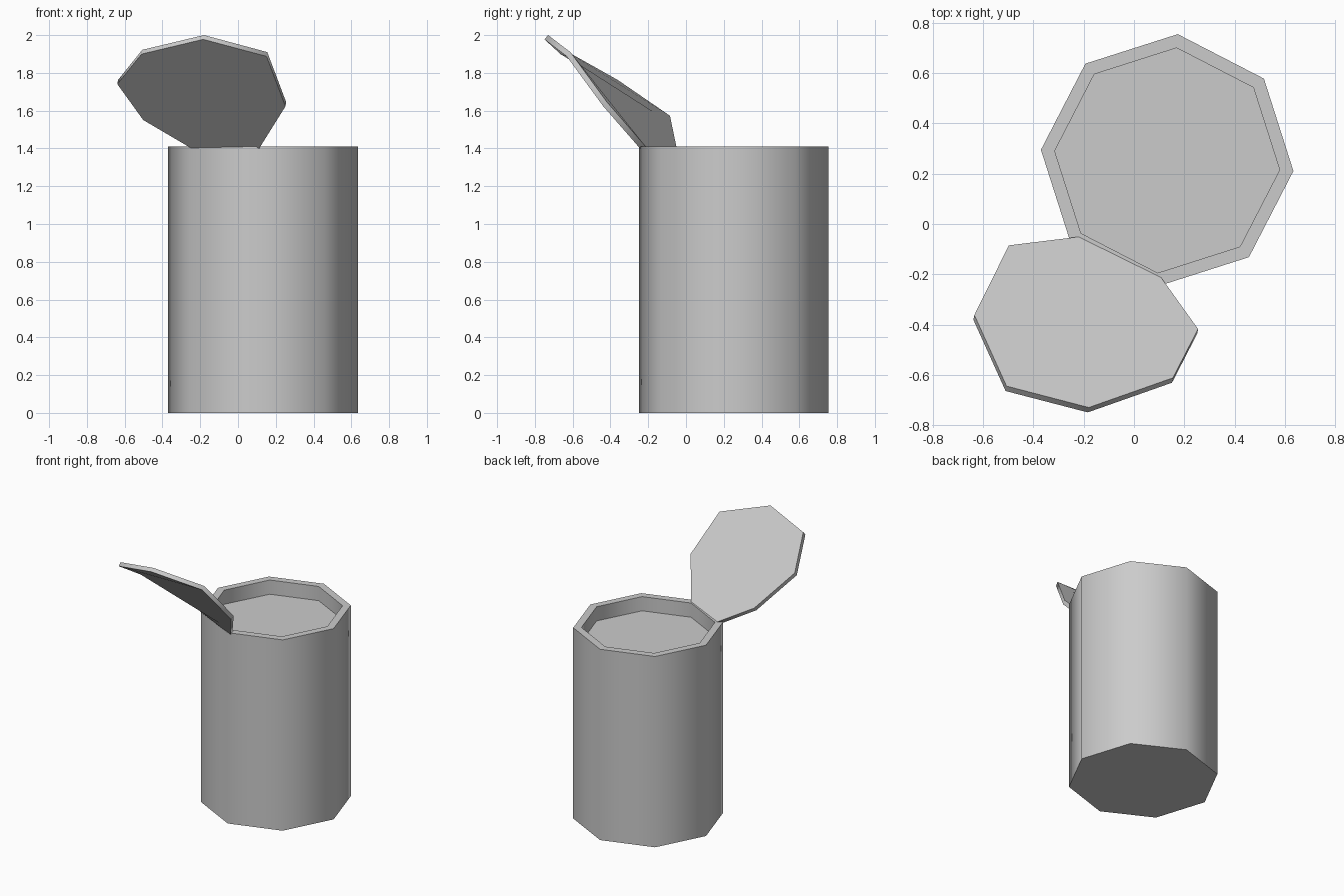
import bpy, bmesh
from math import cos, sin, radians
from mathutils import Vector

cube = bpy.data.objects.get("Cube")
if cube:
    bpy.data.objects.remove(cube, do_unlink=True)

# One plain grey for the whole model
grey = bpy.data.materials.new("plain_grey")
grey.use_nodes = True
color = (0.6, 0.6, 0.6, 1)
grey.diffuse_color = color
grey.node_tree.nodes["Principled BSDF"].inputs["Base Color"].default_value = color

SIDES = 8
CENTER = Vector((0.132, 0.253, 0))
HEIGHT = 1.41
OUTER, INNER = 0.504, 0.449
RECESS = 0.105


def ring(bm, radius, z):
    angles = [radians(85.2 + 360 * i / SIDES) for i in range(SIDES)]
    return [bm.verts.new(CENTER + Vector((radius * cos(a), radius * sin(a), z)))
            for a in angles]


def bridge(bm, low, high):
    n = len(low)
    for i in range(n):
        j = (i + 1) % n
        bm.faces.new((low[i], low[j], high[j], high[i]))


def finish(bm, name):
    bmesh.ops.recalc_face_normals(bm, faces=bm.faces[:])
    mesh = bpy.data.meshes.new(name)
    bm.to_mesh(mesh)
    bm.free()
    mesh.materials.append(grey)
    obj = bpy.data.objects.new(name, mesh)
    bpy.context.collection.objects.link(obj)
    bpy.ops.object.select_all(action="DESELECT")
    obj.select_set(True)
    bpy.context.view_layer.objects.active = obj
    bpy.ops.object.shade_smooth_by_angle(angle=radians(50))
    return obj


# Can body: outer wall, flat rim, recessed top
bm = bmesh.new()
profile = [(OUTER, 0), (OUTER, HEIGHT), (INNER, HEIGHT), (INNER, HEIGHT - RECESS)]
rings = [ring(bm, r, z) for r, z in profile]
for low, high in zip(rings, rings[1:]):
    bridge(bm, low, high)
bm.faces.new(rings[0])
bm.faces.new(rings[-1])
finish(bm, "can_body")

# Open lid: a bent octagonal plate standing on the rim
outline = [
    (-0.18, -0.73, 2.0), (0.155, -0.612, 1.91), (0.255, -0.418, 1.645),
    (0.108, -0.213, 1.41), (-0.212, -0.05, 1.405), (-0.498, -0.085, 1.573),
    (-0.635, -0.362, 1.763), (-0.507, -0.645, 1.922),
]
drop = Vector((0.13, 0.65, 0.75)).normalized() * -0.03
bm = bmesh.new()
top = [bm.verts.new(p) for p in outline]
under = [bm.verts.new(Vector(p) + drop) for p in outline]
bridge(bm, under, top)
bm.faces.new(top)
bm.faces.new(under)
finish(bm, "open_lid")
